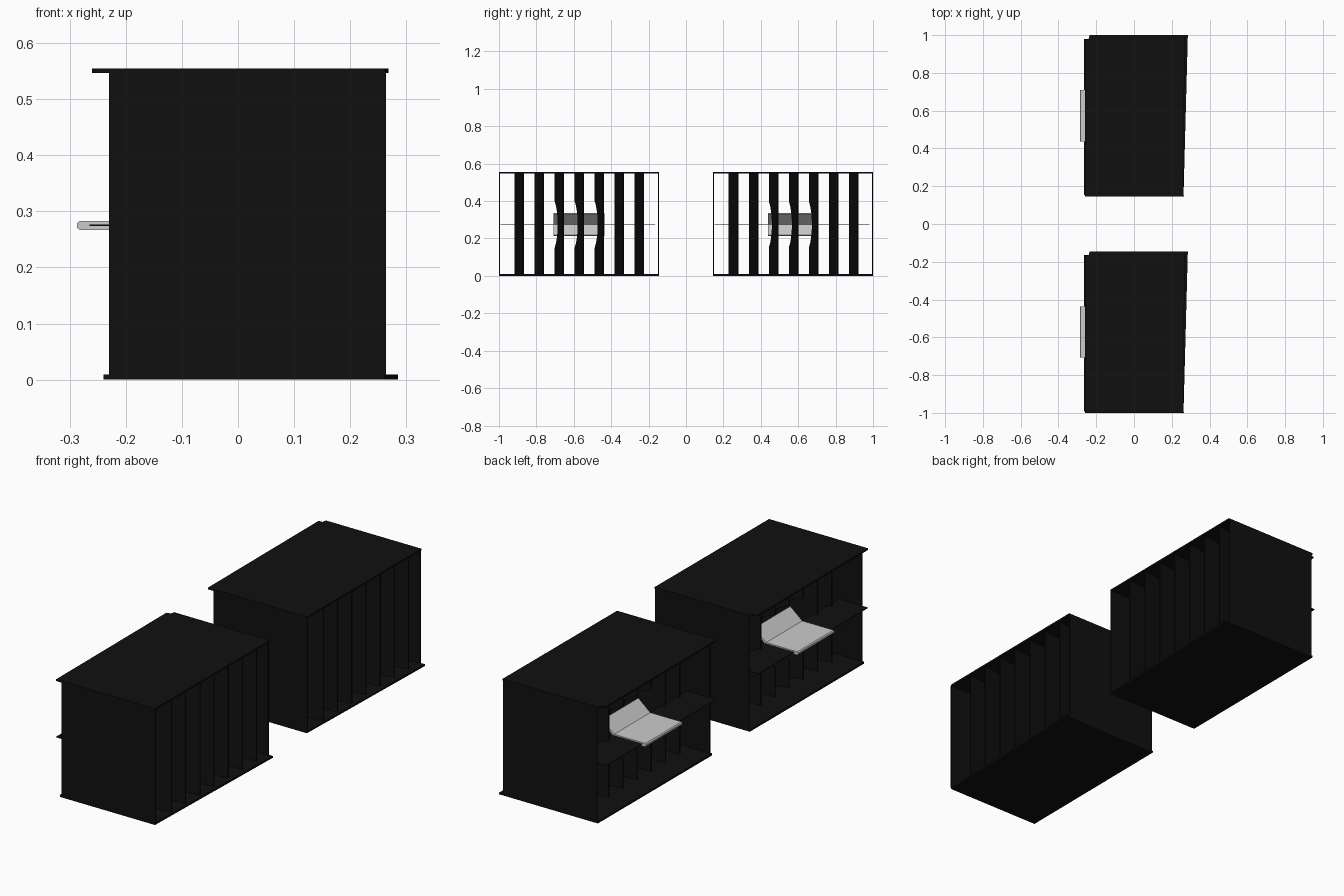
import bpy
from math import sin, cos, pi

if "Cube" in bpy.data.objects:
    bpy.data.objects.remove(bpy.data.objects["Cube"])

black = bpy.data.materials.new("black_plastic")
black.diffuse_color = (0.005, 0.005, 0.005, 1)
black.use_nodes = True
black.node_tree.nodes["Principled BSDF"].inputs["Base Color"].default_value = black.diffuse_color


def prism(name, base, offset, mat=black):
    """Extrude a closed 3D outline along an offset vector."""
    n = len(base)
    verts = base + [tuple(a + b for a, b in zip(p, offset)) for p in base]
    faces = [tuple(range(n))[::-1], tuple(range(n, 2 * n))]
    faces += [(i, (i + 1) % n, (i + 1) % n + n, i + n) for i in range(n)]
    me = bpy.data.meshes.new(name)
    me.from_pydata(verts, [], faces)
    ob = bpy.data.objects.new(name, me)
    bpy.context.collection.objects.link(ob)
    bpy.context.view_layer.objects.active = ob
    ob.select_set(True)
    bpy.ops.object.mode_set(mode='EDIT')
    bpy.ops.mesh.select_all(action='SELECT')
    bpy.ops.mesh.normals_make_consistent(inside=False)
    bpy.ops.object.mode_set(mode='OBJECT')
    ob.select_set(False)
    if mat:
        me.materials.append(mat)
    return ob


def vane_outline(y, notched):
    """Side profile of a tilted upright vane, optionally with a hollow for the tab."""
    x0, x1, tilt = -0.13, 0.258, 0.046
    pts = [(x1, 0.01), (x1, 0.548), (x0, 0.548)]
    if notched:
        pts += [(x0, 0.42)]
        for i in range(11):
            t = i / 10
            z = 0.40 - 0.25 * t
            pts.append((x0 + 0.14 * sin(pi * t) ** 0.7 if 0 < t < 1 else x0, z))
    pts += [(x0, 0.01)]
    return [(x, y - tilt / 2 + tilt * (x - x0) / (x1 - x0), z) for x, z in pts]


def vent(side, yc):
    h = 0.4275
    lo, hi = yc - h, yc + h
    # Top and bottom plates with offset lips
    top = [(-0.26, lo), (0.262, lo), (0.268, hi), (-0.235, hi), (-0.24, hi - 0.02), (-0.26, hi - 0.022)]
    bottom = [(-0.24, lo), (0.262, lo), (0.285, hi), (-0.235, hi)]
    prism(side + "_top_plate", [(x, y, 0.547) for x, y in top], (0, 0, 0.008))
    prism(side + "_bottom_plate", [(x, y, 0.0) for x, y in bottom], (0, 0, 0.009))
    # End walls
    for label, y in (("front", lo), ("back", hi - 0.005)):
        prism(f"{side}_{label}_wall",
              [(-0.23, y, 0.008), (0.264, y, 0.008), (0.264, y, 0.548), (-0.23, y, 0.548)],
              (0, 0.005, 0))
    # Upright vanes, the middle three hollowed
    for i in range(-3, 4):
        prism(f"{side}_upright_vane_{i + 4}", vane_outline(yc + i * 0.107, abs(i) <= 1), (0, 0.005, 0))
    # Thin level vane across the mouth
    prism(side + "_level_vane",
          [(-0.265, lo + 0.008, 0.274), (-0.265, hi - 0.02, 0.274),
           (-0.11, hi - 0.02, 0.274), (-0.11, lo + 0.008, 0.274)], (0, 0, 0.003))
    # Grey tab: flat grip splitting into two flaps
    profile = [(-0.282, 0.267), (-0.287, 0.271), (-0.287, 0.279), (-0.282, 0.283),
               (-0.118, 0.283), (-0.055, 0.336), (-0.050, 0.330), (-0.110, 0.275),
               (-0.050, 0.220), (-0.055, 0.214), (-0.118, 0.267)]
    prism(side + "_tab", [(x, yc - 0.135, z) for x, z in profile], (0, 0.272, 0), None)


vent("first", -0.5725)
vent("second", 0.5725)
